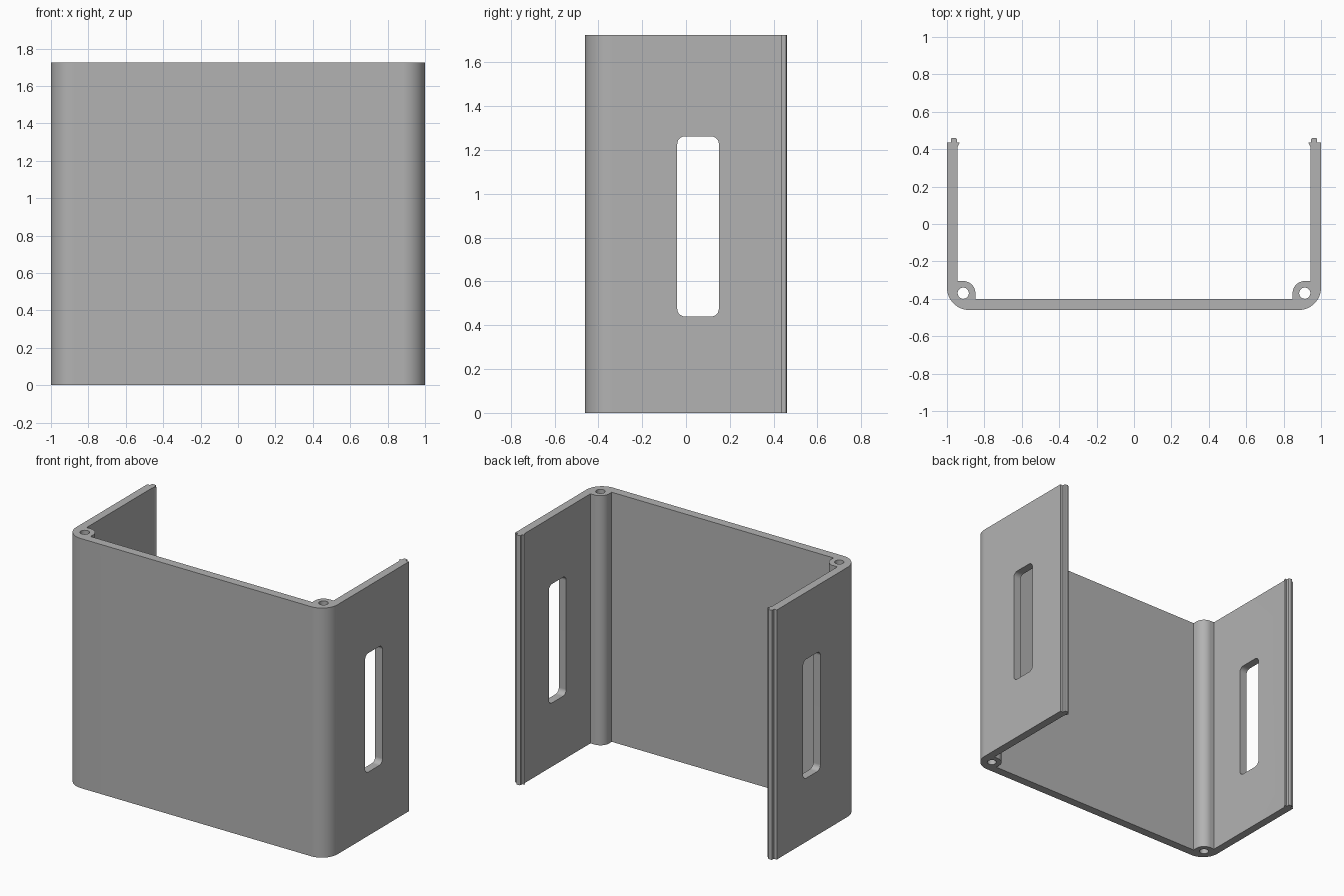
import bpy, bmesh
from math import radians, cos, sin
from mathutils import Matrix, Vector

cube = bpy.data.objects.get("Cube")
if cube:
    bpy.data.objects.remove(cube, do_unlink=True)

HEIGHT = 1.725
INNER_X, INNER_Y = 0.944, -0.40      # inner faces of side and front walls
BOSS = (0.913, -0.37)                # screw boss centre

grey = bpy.data.materials.new("plain grey")
grey.use_nodes = True
grey.diffuse_color = (0.45, 0.45, 0.45, 1)
grey.node_tree.nodes["Principled BSDF"].inputs["Base Color"].default_value = (0.45, 0.45, 0.45, 1)


def arc(cx, cy, r, start, end, steps):
    angles = [radians(start + (end - start) * i / steps) for i in range(steps + 1)]
    return [(cx + r * cos(a), cy + r * sin(a)) for a in angles]


def prism(name, outline, depth, matrix=Matrix()):
    """Extrude a closed 2D outline along its local z."""
    bm = bmesh.new()
    face = bm.faces.new([bm.verts.new((x, y, 0)) for x, y in outline])
    top = bmesh.ops.extrude_face_region(bm, geom=[face])["geom"]
    bmesh.ops.translate(bm, vec=(0, 0, depth),
                        verts=[v for v in top if isinstance(v, bmesh.types.BMVert)])
    bmesh.ops.transform(bm, matrix=matrix, verts=bm.verts)
    bmesh.ops.recalc_face_normals(bm, faces=bm.faces)
    mesh = bpy.data.meshes.new(name)
    bm.to_mesh(mesh)
    bm.free()
    obj = bpy.data.objects.new(name, mesh)
    bpy.context.collection.objects.link(obj)
    mesh.materials.append(grey)
    return obj


# Left half of the cross-section: outer corner, tongue, flared lip, boss
half = arc(0.88, -0.34, 0.12, -90, 0, 14)
half += [(1.0, 0.437), (0.979, 0.437)]
half += arc(0.971, 0.452, 0.008, 0, 90, 3) + arc(0.955, 0.452, 0.008, 90, 180, 3)
half += [(0.947, 0.437), (0.931, 0.437), (INNER_X, 0.41), (INNER_X, BOSS[1] + 0.065)]
half += arc(*BOSS, 0.065, 90, 180, 12)
half += [(BOSS[0] - 0.065, INNER_Y)]
# Move the front wall to its final depth, then mirror the half
half = [(x, y) for x, y in half]
outline = half + [(-x, y) for x, y in reversed(half)]
shell = prism("enclosure_shell", outline, HEIGHT)

# Cutters: screw holes in both corners and one slot through both sides
cutters = [prism("screw_hole_cutter", arc(s * BOSS[0], BOSS[1], 0.03, 0, 345, 23),
                 HEIGHT + 0.2, Matrix.Translation((0, 0, -0.1))) for s in (-1, 1)]
y0, y1, z0, z1, r = -0.04, 0.15, 0.44, 1.262, 0.035
slot = (arc(y1 - r, z1 - r, r, 0, 90, 6) + arc(y0 + r, z1 - r, r, 90, 180, 6)
        + arc(y0 + r, z0 + r, r, 180, 270, 6) + arc(y1 - r, z0 + r, r, 270, 360, 6))
# Local x, y, z become world y, z, x
axes = Matrix(((0, 0, 1, -1.2), (1, 0, 0, 0), (0, 1, 0, 0), (0, 0, 0, 1)))
cutters.append(prism("slot_cutter", slot, 2.4, axes))

bpy.ops.object.select_all(action="DESELECT")
shell.select_set(True)
bpy.context.view_layer.objects.active = shell
for cutter in cutters:
    cutter.hide_render = True
    mod = shell.modifiers.new("cut", "BOOLEAN")
    mod.operation = "DIFFERENCE"
    mod.solver = "EXACT"
    mod.object = cutter
    bpy.ops.object.modifier_apply(modifier=mod.name)
    bpy.data.objects.remove(cutter, do_unlink=True)

bpy.ops.object.shade_smooth_by_angle(angle=radians(30))
normals = shell.modifiers.new("flat walls", "WEIGHTED_NORMAL")
normals.keep_sharp = True
